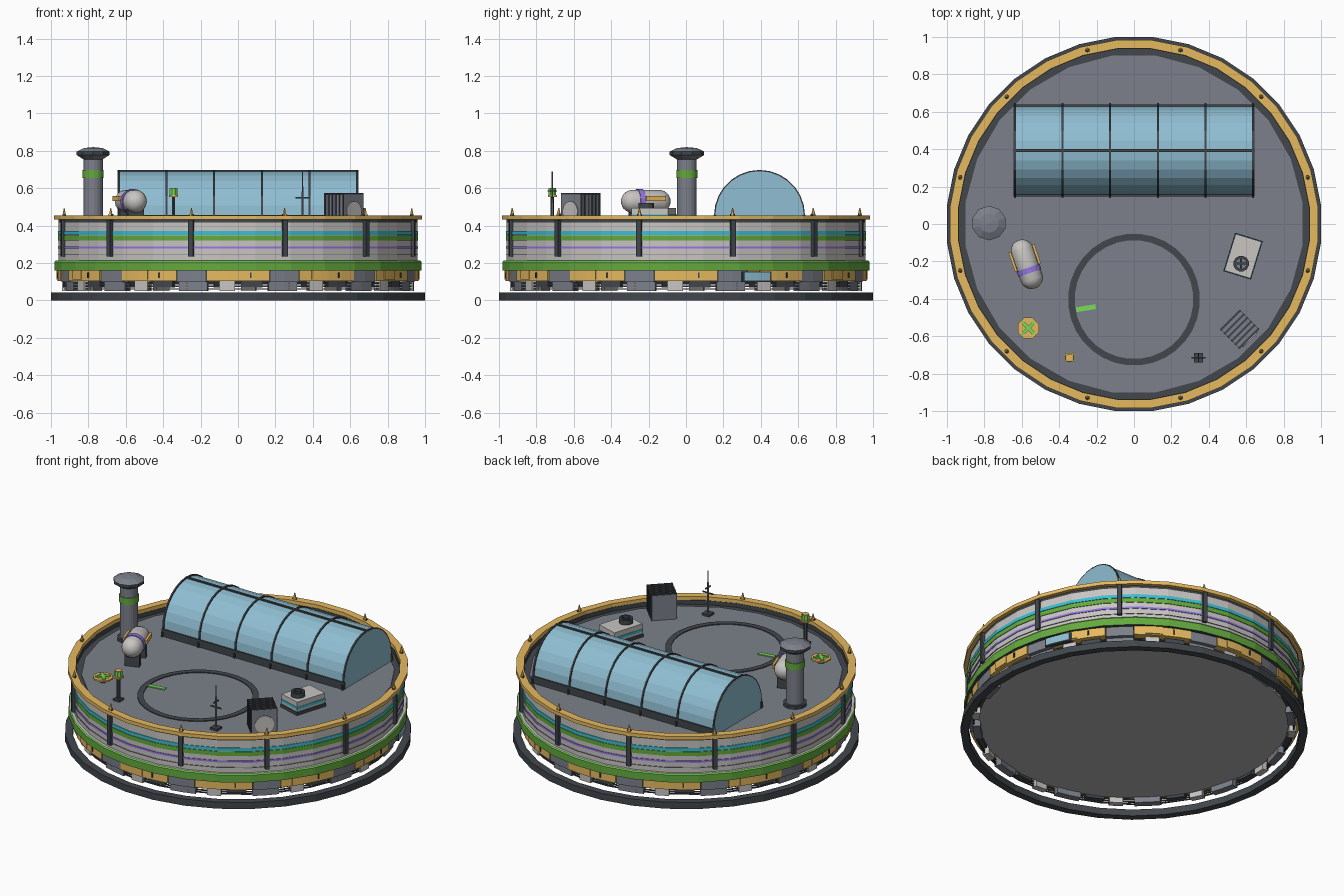
import bpy, bmesh, math
from mathutils import Matrix

cube = bpy.data.objects.get("Cube")
if cube:
    bpy.data.objects.remove(cube)


def linear(c):
    c /= 255
    return c / 12.92 if c < 0.04 else ((c + 0.055) / 1.055) ** 2.4


def material(name, *rgb):
    m = bpy.data.materials.new(name)
    m.use_nodes = True
    color = [linear(c) for c in rgb] + [1]
    m.diffuse_color = color
    m.node_tree.nodes["Principled BSDF"].inputs["Base Color"].default_value = color
    return m


DARK = material("dark steel", 66, 71, 76)
ROOF = material("roof grey", 124, 128, 138)
LIGHT = material("pale panel", 200, 197, 194)
GOLD = material("gold trim", 230, 186, 96)
GREEN = material("green band", 100, 170, 62)
LIME = material("lime paint", 122, 222, 88)
CYAN = material("cyan stripe", 60, 190, 212)
PURPLE = material("purple stripe", 150, 120, 228)
GLASS = material("blue glass", 143, 190, 210)
FLOOR = material("floor grey", 178, 178, 178)
SIDES = 32
DECK = 0.41


def finish(name, bm, mats, smooth=False):
    bmesh.ops.recalc_face_normals(bm, faces=bm.faces)
    mesh = bpy.data.meshes.new(name)
    for f in bm.faces:
        f.smooth = smooth
    bm.to_mesh(mesh)
    bm.free()
    for m in mats:
        mesh.materials.append(m)
    ob = bpy.data.objects.new(name, mesh)
    bpy.context.collection.objects.link(ob)
    return ob


def revolve(name, profile, center=(0, 0), n=SIDES, closed=False):
    """Turn (radius, height, material to next point) rows around the z axis."""
    bm = bmesh.new()
    mats, rings = [], []
    grow = 1 / math.cos(math.pi / n)
    for r, z, m in profile:
        if r == 0:
            rings.append([bm.verts.new((*center, z))] * n)
        else:
            angles = [math.tau * (i + 0.5) / n for i in range(n)]
            rings.append([bm.verts.new((center[0] + r * grow * math.cos(a),
                                        center[1] + r * grow * math.sin(a), z)) for a in angles])
    for k in range(len(rings) if closed else len(rings) - 1):
        m = profile[k][2]
        if m not in mats:
            mats.append(m)
        low, high = rings[k], rings[(k + 1) % len(rings)]
        for i in range(n):
            j = (i + 1) % n
            corners = list(dict.fromkeys((low[i], low[j], high[j], high[i])))
            bm.faces.new(corners).material_index = mats.index(m)
    return finish(name, bm, mats)


def ring(name, r0, r1, z0, z1, mat, **kw):
    return revolve(name, [(r0, z0, mat), (r1, z0, mat), (r1, z1, mat), (r0, z1, mat)], closed=True, **kw)


def drum(name, r, z0, z1, mat, center, top=None, n=10):
    top = r if top is None else top
    return revolve(name, [(0, z0, mat), (r, z0, mat), (top, z1, mat), (0, z1, mat)], center, n)


def box(name, size, loc, mat, turn=0, origin=(0, 0)):
    """Box placed in a frame that sits at origin and is turned about z (degrees)."""
    bm = bmesh.new()
    frame = Matrix.Translation((*origin, 0)) @ Matrix.Rotation(math.radians(turn), 4, "Z")
    bmesh.ops.create_cube(bm, size=1, matrix=frame @ Matrix.Translation(loc) @ Matrix.Diagonal((*size, 1)))
    return finish(name, bm, [mat])


def arc(name, r0, r1, z0, z1, start, end, mat, steps=4):
    """Curved block that follows the hull between two angles in degrees."""
    bm = bmesh.new()
    rows = []
    for i in range(steps + 1):
        a = math.radians(start + (end - start) * i / steps)
        rows.append([bm.verts.new((r * math.cos(a), r * math.sin(a), z))
                     for r, z in ((r0, z0), (r1, z0), (r1, z1), (r0, z1))])
    for a, b in zip(rows, rows[1:]):
        for k in range(4):
            bm.faces.new((a[k], a[k - 1], b[k - 1], b[k]))
    bm.faces.new(rows[0])
    bm.faces.new(rows[-1])
    return finish(name, bm, [mat])


# Hull, base and rim
ring("base_ring", 0.955, 1.0, 0, 0.042, DARK)
W = 0.959
hull = [(0, 0.085, FLOOR), (0.897, 0.085, DARK), (0.925, 0.16, DARK), (0.98, 0.16, GREEN),
        (0.98, 0.207, LIME), (0.975, 0.214, LIGHT), (W, 0.214, LIGHT), (W, 0.418, DARK), (W, 0.432, DARK),
        (0.935, 0.432, DARK), (0.935, DECK - 0.004, DARK), (0, DECK - 0.004, DARK)]
revolve("hull", hull)
for name, z0, z1, mat in (("purple_stripe", 0.278, 0.29, PURPLE), ("green_stripe", 0.32, 0.348, GREEN),
                          ("cyan_stripe", 0.351, 0.372, CYAN), ("lower_seam", 0.243, 0.247, ROOF)):
    ring(name, W - 0.01, W + 0.004, z0, z1, mat)
ring("rim", 0.937, 0.983, 0.432, 0.455, GOLD)
drum("roof_deck", 0.9, DECK - 0.01, DECK, ROOF, (0, 0), n=24)

# Repeating wall posts, spikes and underside bays
for k in range(12):
    a = 15 + 30 * k
    box("wall_post", (0.025, 0.026, 0.195), (0.967, 0, 0.333), DARK, a)
    t = math.radians(a)
    box("spike_foot", (0.012, 0.026, 0.007), (0.962, 0, 0.458), DARK, a)
    drum("rim_spike", 0.01, 0.455, 0.495, GOLD, (0.962 * math.cos(t), 0.962 * math.sin(t)), top=0.002, n=6)
    arc("pier_head", 0.9, 0.96, 0.1, 0.16, a - 4.8, a + 4.8, ROOF, 2)
    arc("pier", 0.89, 0.935, 0.05, 0.1, a - 4.8, a + 4.8, ROOF, 2)
    arc("gold_skirt", 0.9, 0.965, 0.105, 0.16, a + 5, a + 25, GOLD)
    arc("skirt_step", 0.92, 0.97, 0.112, 0.16, a + 9, a + 15, GOLD, 2)
    box("skirt_latch", (0.008, 0.008, 0.03), (0.966, 0, 0.135), DARK, a + 19)
    arc("pale_locker", 0.9, 0.94, 0.052, 0.105, a + 9, a + 14, LIGHT, 2)
    arc("dark_locker", 0.9, 0.935, 0.07, 0.105, a + 16, a + 23, DARK, 2)
for z in (0.058, 0.072, 0.088):
    ring("under_pipe", 0.922, 0.93, z, z + 0.007, DARK)
arc("skirt_window_frame", 0.95, 0.974, 0.1, 0.155, 18, 28, DARK)
arc("skirt_window", 0.95, 0.978, 0.106, 0.15, 18.6, 27.4, GLASS)

# Landing circle
ring("landing_circle", 0.316, 0.351, DECK, DECK + 0.005, DARK, center=(0, -0.404))
box("landing_mark", (0.105, 0.026, 0.006), (0, 0, DECK + 0.005), LIME, 9, (-0.257, -0.45))


# Glasshouse: half-round vault with ribs
def vault(name, radius, x0, x1, mat):
    bm = bmesh.new()
    n = 14
    outline = [(-radius, DECK)]
    for i in range(n + 1):
        a = math.pi * i / n
        outline.append((-radius * math.cos(a), 0.455 + radius * math.sin(a)))
    outline.append((radius, DECK))
    ends = [[bm.verts.new((x, 0.393 + y, z)) for y, z in outline] for x in (x0, x1)]
    for i in range(len(outline)):
        bm.faces.new((ends[0][i], ends[0][i - 1], ends[1][i - 1], ends[1][i]))
    for e in ends:
        bm.faces.new(e)
    return finish(name, bm, [mat])


vault("glass_vault", 0.236, -0.643, 0.643, GLASS)
for k in range(6):
    # End ribs stay just inside the glass ends
    x = -0.637 + 0.2548 * k
    vault("vault_rib", 0.243, x - 0.005, x + 0.005, DARK)
    box("rib_foot", (0.011, 0.51, 0.03), (x, 0.393, DECK + 0.015), DARK)
box("ridge_bar", (1.286, 0.014, 0.012), (0, 0.393, 0.692), DARK)
for side in (-1, 1):
    box("vault_sill", (1.29, 0.016, 0.048), (0, 0.393 + side * 0.237, DECK + 0.022), DARK)

# Chimney
C = (-0.775, 0.005)
drum("chimney_foot", 0.066, DECK, 0.43, DARK, C)
drum("chimney", 0.052, DECK, 0.77, ROOF, C, n=20)
drum("chimney_band", 0.057, 0.655, 0.697, GREEN, C, n=20)
revolve("chimney_cap", [(0, 0.755, ROOF), (0.052, 0.755, ROOF), (0.088, 0.778, DARK), (0.088, 0.796, ROOF),
                        (0.05, 0.815, ROOF), (0, 0.82, ROOF)], C, 10)

# Storage tank on saddles
T, TURN = (-0.573, -0.215), 19


def capsule(name, radius, half, mat):
    bm = bmesh.new()
    bmesh.ops.create_uvsphere(bm, u_segments=16, v_segments=9, radius=radius)
    for v in bm.verts:
        v.co.z += math.copysign(half, v.co.z)
    place = Matrix.Translation((*T, 0.53)) @ Matrix.Rotation(math.radians(TURN), 4, "Z")
    bm.transform(place @ Matrix.Rotation(math.pi / 2, 4, "X"))
    return finish(name, bm, [mat], smooth=True)


capsule("tank", 0.062, 0.075, LIGHT)
band = ring("tank_band", 0.05, 0.065, -0.015, 0.015, PURPLE, n=16)
band.matrix_world = (Matrix.Translation((*T, 0.53)) @ Matrix.Rotation(math.radians(TURN), 4, "Z")
                     @ Matrix.Translation((0, -0.035, 0)) @ Matrix.Rotation(math.pi / 2, 4, "X"))
for side in (-1, 1):
    box("tank_rail", (0.014, 0.11, 0.026), (side * 0.066, 0.035, 0.545), GOLD, TURN, T)
    box("tank_saddle", (0.09, 0.035, 0.09), (0, side * 0.065, DECK + 0.045), DARK, TURN, T)

# Marker pad with lime cross
P = (-0.565, -0.557)
drum("pad_stem", 0.02, DECK, 0.435, DARK, P)
ring("pad_ring", 0.035, 0.056, 0.432, 0.442, GOLD, center=P, n=8)
drum("pad_plate", 0.036, 0.43, 0.438, GOLD, P, n=8)
for turn in (45, 135):
    box("pad_cross", (0.09, 0.018, 0.008), (0, 0, 0.444), LIME, turn, P)

# Beacon post
B = (-0.345, -0.715)
box("beacon_foot", (0.045, 0.045, 0.012), (*B, DECK + 0.006), DARK)
drum("beacon_post", 0.009, DECK, 0.56, DARK, B, n=6)
box("beacon_tray", (0.048, 0.048, 0.01), (*B, 0.558), GOLD)
drum("beacon_lamp", 0.021, 0.564, 0.598, LIME, B, n=8)
drum("beacon_cap", 0.019, 0.598, 0.602, GOLD, B, n=8)

# Antenna mast
A = (0.345, -0.715)
box("mast_foot", (0.05, 0.05, 0.014), (*A, DECK + 0.007), DARK)
drum("mast", 0.006, DECK, 0.69, ROOF, A, top=0.003, n=6)
box("mast_crossbar", (0.076, 0.007, 0.007), (*A, 0.55), DARK)
box("mast_short_bar", (0.007, 0.05, 0.007), (*A, 0.585), DARK)

# Louvred vent
V, VT = (0.565, -0.563), -45
box("vent_core", (0.15, 0.145, 0.158), (0, 0, DECK + 0.079), ROOF, VT, V)
for k in range(6):
    box("vent_slat", (0.011, 0.152, 0.161), (-0.068 + 0.0272 * k, 0, DECK + 0.084), DARK, VT, V)
fan = drum("vent_fan", 0.055, 0, 0.008, LIGHT, (0, 0), n=16)
fan.matrix_world = (Matrix.Translation((*V, 0.475)) @ Matrix.Rotation(math.radians(VT), 4, "Z")
                    @ Matrix.Translation((0.073, 0, 0)) @ Matrix.Rotation(math.pi / 2, 4, "Y"))

# Air unit with roof fan
U, UT = (0.583, -0.172), -17
box("air_unit_foot", (0.155, 0.215, 0.02), (0, 0, DECK + 0.01), DARK, UT, U)
box("air_unit", (0.145, 0.205, 0.075), (0, 0, 0.456), LIGHT, UT, U)
box("air_unit_stripe", (0.151, 0.211, 0.016), (0, 0, 0.453), CYAN, UT, U)
F = (0.573, -0.212)
ring("fan_shroud", 0.028, 0.041, 0.49, 0.522, DARK, center=F, n=12)
drum("fan_well", 0.03, 0.49, 0.502, ROOF, F, n=12)
for turn in (0, 90):
    box("fan_blade", (0.06, 0.01, 0.008), (0, 0, 0.51), DARK, turn, F)
